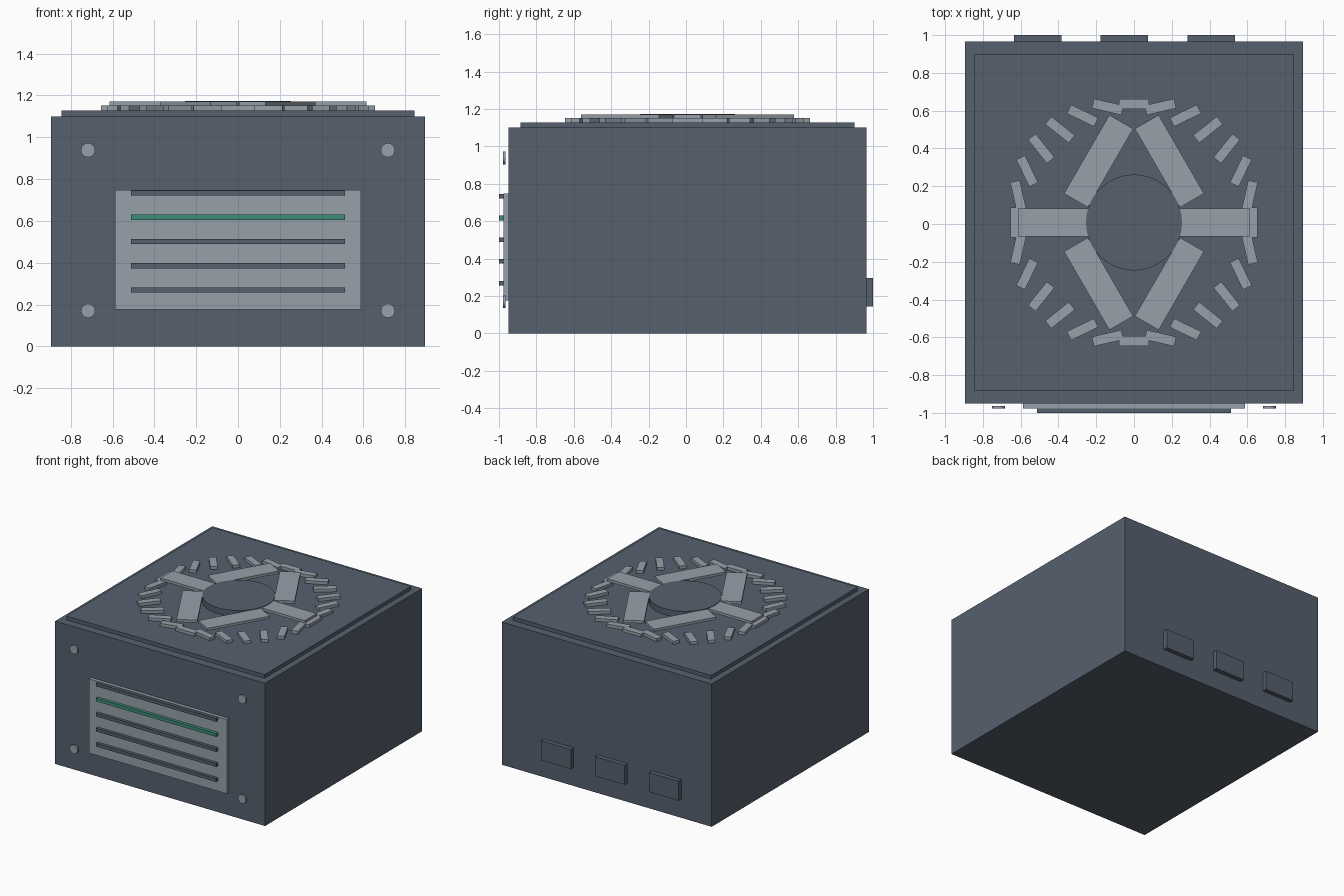
import bpy
import math

if "Cube" in bpy.data.objects:
    bpy.data.objects.remove(bpy.data.objects["Cube"], do_unlink=True)


def material(name, rgb):
    m = bpy.data.materials.new(name)
    m.use_nodes = True
    color = (*rgb, 1)
    m.diffuse_color = color
    m.node_tree.nodes["Principled BSDF"].inputs["Base Color"].default_value = color
    return m


slate = material("slate grey", (0.093, 0.117, 0.156))
steel = material("light steel", (0.305, 0.352, 0.402))
green = material("status green", (0.048, 0.262, 0.188))


def finish(name, mat):
    ob = bpy.context.object
    ob.name = ob.data.name = name
    ob.data.materials.append(mat)
    return ob


def box(name, mat, center, size, turn=0):
    bpy.ops.mesh.primitive_cube_add(size=1, location=center)
    ob = finish(name, mat)
    ob.scale = size
    ob.rotation_euler.z = turn
    return ob


def disc(name, mat, center, radius, depth, sides, tilt=0):
    bpy.ops.mesh.primitive_cylinder_add(vertices=sides, radius=radius, depth=depth,
                                        location=center, rotation=(tilt, 0, 0))
    ob = finish(name, mat)
    bpy.ops.object.shade_smooth_by_angle(angle=math.radians(25))
    return ob


MID = 0.008          # depth position of the housing and fan
FRONT = MID - 0.957  # front face of the housing

# Housing and lid
box("housing", slate, (0, MID, 0.55), (1.79, 1.914, 1.1))
box("lid_plate", slate, (0, MID, 1.113), (1.69, 1.785, 0.03))

# Fan hub, with blades and guard blocks turning against their orbit
disc("fan_hub", slate, (0, MID, 1.15), 0.254, 0.048, 48)


def ring(name, count, radius, z, size, offset):
    for i in range(count):
        a = math.tau * i / count
        box(f"{name}_{i + 1}", steel,
            (radius * math.cos(a), MID + radius * math.sin(a), z), size, -a - offset)


ring("fan_blade", 6, 0.375, 1.16, (0.48, 0.146, 0.02), 0)
ring("guard_block", 28, 0.628, 1.139, (0.16, 0.052, 0.024), math.pi / 2)

# Front vent panel with slats, the second one lit
box("vent_panel", steel, (0, FRONT - 0.013, 0.462), (1.175, 0.027, 0.572))
for i in range(5):
    box(f"vent_slat_{i + 1}", green if i == 1 else slate,
        (0, -0.988, 0.733 - 0.116 * i), (1.025, 0.024, 0.025))

# Front corner bolts
for side, x in (("left", 0.717), ("right", -0.717)):
    for level, z in (("upper", 0.938), ("lower", 0.17)):
        disc(f"{level}_{side}_bolt", steel, (x, -0.971, z), 0.034, 0.013, 16, math.pi / 2)

# Rear ports
for i in range(3):
    box(f"rear_port_{i + 1}", slate, (-0.51 + 0.459 * i, 0.975, 0.22), (0.252, 0.05, 0.15))
